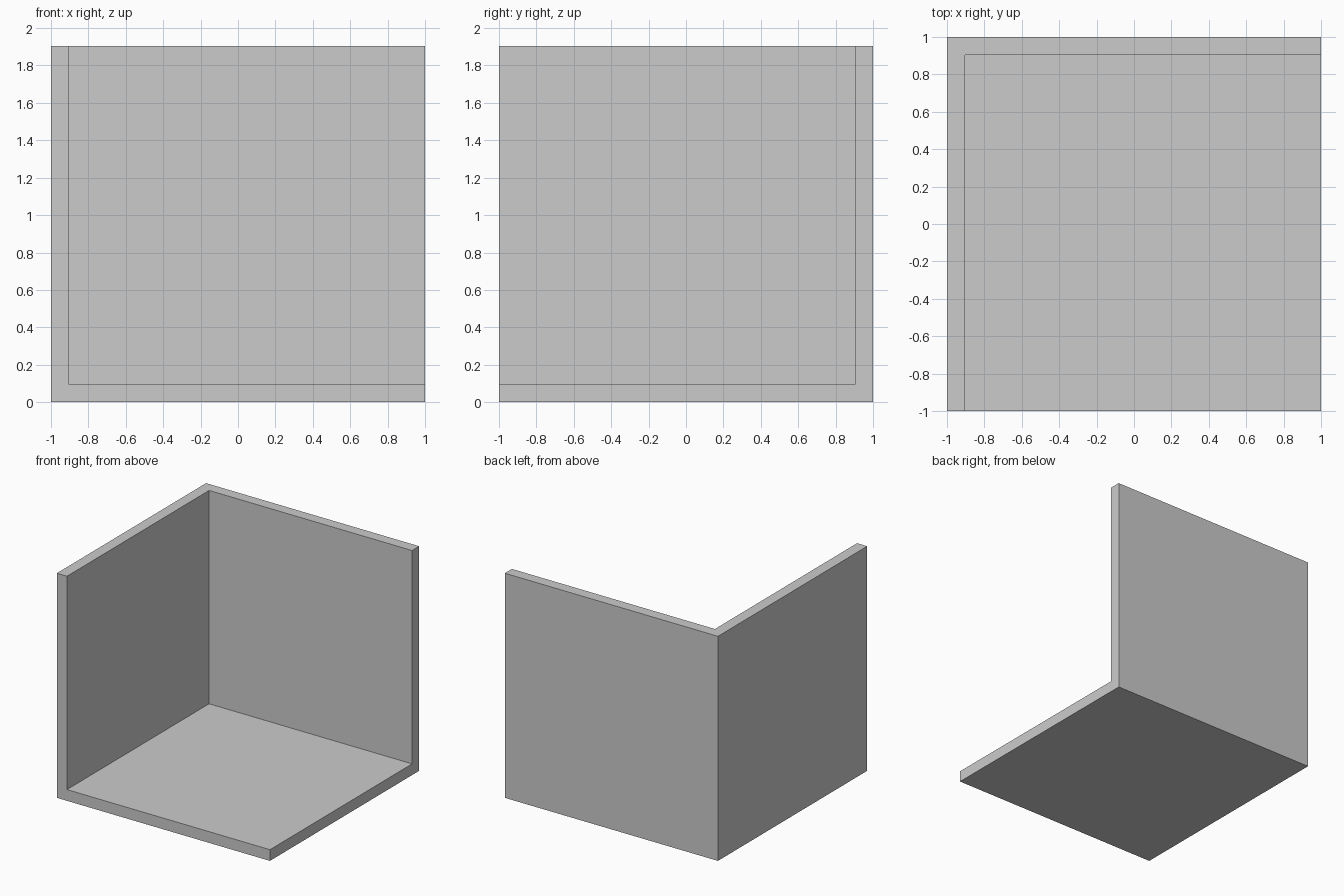
import bpy

if "Cube" in bpy.data.objects:
    bpy.data.objects.remove(bpy.data.objects["Cube"])

T = 2 / 21          # wall and floor thickness
H = 40 / 21         # overall height
OVER = 0.5          # cutter overshoot on the open sides


def box(name, lo, hi):
    """Axis-aligned box between two corners."""
    centre = [(a + b) / 2 for a, b in zip(lo, hi)]
    bpy.ops.mesh.primitive_cube_add(size=1, location=centre)
    ob = bpy.context.object
    ob.name = name
    ob.scale = [b - a for a, b in zip(lo, hi)]
    bpy.ops.object.transform_apply(location=True, rotation=True, scale=True)
    return ob


# Room interior, open at the top, front and right
cutter = box("room_interior_cutter", (-1 + T, -1 - OVER, T), (1 + OVER, 1 - T, H + OVER))
cutter.hide_render = True
cutter.display_type = 'WIRE'

# Floor, left wall and back wall as one solid shell
room = box("room_corner_shell", (-1, -1, 0), (1, 1, H))
cut = room.modifiers.new("hollow", 'BOOLEAN')
cut.operation = 'DIFFERENCE'
cut.solver = 'EXACT'
cut.object = cutter
bpy.context.view_layer.objects.active = room
bpy.ops.object.modifier_apply(modifier=cut.name)
bpy.data.objects.remove(cutter)
